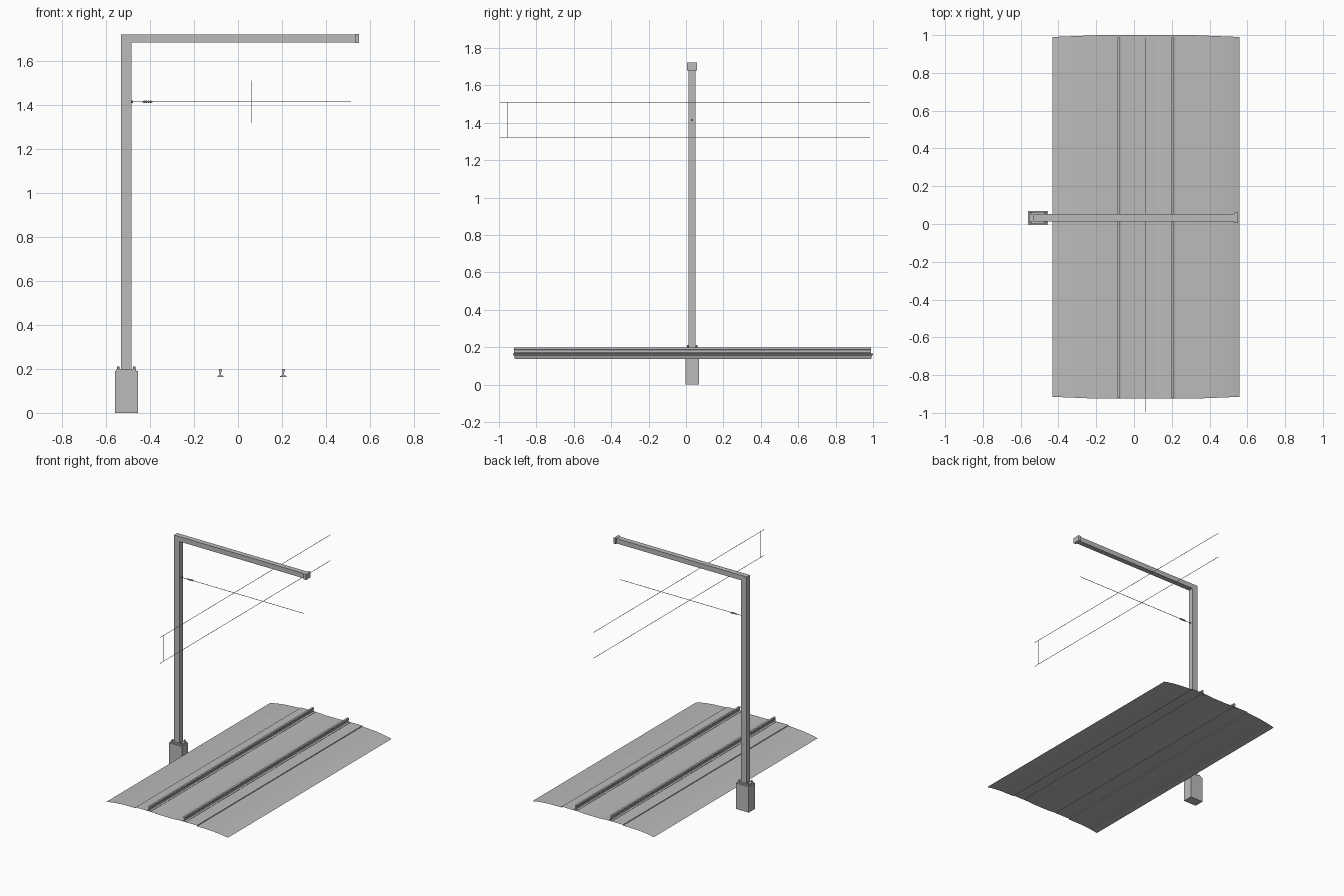
import bpy, bmesh, math
from mathutils import Vector

if "Cube" in bpy.data.objects:
    bpy.data.objects.remove(bpy.data.objects["Cube"])


def material(name, c):
    m = bpy.data.materials.new(name)
    m.diffuse_color = (c, c, c, 1)
    m.use_nodes = True
    m.node_tree.nodes["Principled BSDF"].inputs["Base Color"].default_value = m.diffuse_color
    return m


GREY = material("grey", 0.5)
TRACK_X, POST_X, POST_Y = 0.063, -0.508, 0.033


def add(name, verts, faces, normals=True):
    me = bpy.data.meshes.new(name)
    me.from_pydata(verts, [], faces)
    if normals:
        bm = bmesh.new()
        bm.from_mesh(me)
        bmesh.ops.recalc_face_normals(bm, faces=bm.faces)
        bm.to_mesh(me)
        bm.free()
    me.materials.append(GREY)
    ob = bpy.data.objects.new(name, me)
    bpy.context.collection.objects.link(ob)
    return ob


def box(name, x0, x1, y0, y1, z0, z1):
    v = [(x, y, z) for z in (z0, z1) for x, y in ((x0, y0), (x1, y0), (x1, y1), (x0, y1))]
    return add(name, v, [(3, 2, 1, 0), (4, 5, 6, 7), (0, 1, 5, 4),
                         (1, 2, 6, 5), (2, 3, 7, 6), (3, 0, 4, 7)])


def rod(name, a, b, r, n=8):
    a, b = Vector(a), Vector(b)
    q = (b - a).to_track_quat('Z', 'Y')
    ring = [q @ Vector((r * math.cos(2 * math.pi * i / n), r * math.sin(2 * math.pi * i / n), 0))
            for i in range(n)]
    f = [(i, (i + 1) % n, (i + 1) % n + n, i + n) for i in range(n)]
    f += [tuple(range(n)), tuple(range(n, 2 * n))]
    return add(name, [a + p for p in ring] + [b + p for p in ring], f)


def extrude_y(name, profile, y0, y1):
    n = len(profile)
    v = [(x, y, z) for y in (y0, y1) for x, z in profile]
    f = [(i, (i + 1) % n, (i + 1) % n + n, i + n) for i in range(n)]
    return add(name, v, f + [tuple(range(n)), tuple(range(n, 2 * n))])


# Track bed: an open curved sheet with a raised middle and slightly bowed ends
half = [(.495, .137), (.46, .144), (.42, .150), (.36, .156), (.25, .160),
        (.25, .166), (.115, .166), (.06, .162)]
profile = [(-x, z) for x, z in half] + [(x, z) for x, z in reversed(half)]
verts = []
for side in (-1, 1):
    for x, z in profile:
        bow = 0.01 * min(1, (0.495 - abs(x)) / 0.245)
        verts.append((x + TRACK_X, (-0.915 - bow) if side < 0 else (0.99 + bow), z))
n = len(profile)
add("track_bed", verts, [(i, i + 1, i + 1 + n, i + n) for i in range(n - 1)], False)

# Rails
rail = [(.014, .164), (.014, .168), (.003, .172), (.003, .184), (.007, .189), (.007, .2)]
for name, s in (("left_rail", -1), ("right_rail", 1)):
    cx = TRACK_X + s * 0.143
    extrude_y(name, [(cx + x, z) for x, z in rail] + [(cx - x, z) for x, z in reversed(rail)],
              -0.92, 0.988)

# Foundation block, base plate and bolts
box("foundation", -0.56, -0.455, POST_Y - .037, POST_Y + .037, 0, 0.19)
box("base_plate", -0.553, -0.463, POST_Y - .031, POST_Y + .031, 0.19, 0.2)
for sx in (-1, 1):
    for sy in (-1, 1):
        x, y = POST_X + sx * .036, POST_Y + sy * .022
        rod("base_bolt", (x, y, 0.2), (x, y, 0.212), 0.006, 6)

# Post, arm and arm end cap
box("post", -0.531, -0.485, POST_Y - .019, POST_Y + .019, 0.2, 1.72)
box("arm", -0.485, 0.538, POST_Y - .019, POST_Y + .019, 1.684, 1.72)
box("arm_end_cap", 0.531, 0.55, POST_Y - .027, POST_Y + .027, 1.681, 1.722)

# Registration rod with ribbed insulator
rod("registration_rod", (-0.486, POST_Y, 1.415), (0.515, POST_Y, 1.415), 0.0018)
rod("rod_bracket", (-0.487, POST_Y, 1.415), (-0.478, POST_Y, 1.415), 0.005)
for i in range(4):
    x = -0.43 + i * 0.01
    rod("insulator_rib", (x, POST_Y, 1.415), (x + 0.006, POST_Y, 1.415), 0.006)
rod("insulator_core", (-0.435, POST_Y, 1.415), (-0.388, POST_Y, 1.415), 0.004)

# Overhead wires and dropper
rod("contact_wire", (TRACK_X, -0.995, 1.32), (TRACK_X, 0.985, 1.32), 0.0016, 6)
rod("carrier_wire", (TRACK_X, -0.995, 1.51), (TRACK_X, 0.985, 1.51), 0.0016, 6)
rod("dropper_wire", (TRACK_X, -0.955, 1.32), (TRACK_X, -0.955, 1.51), 0.0016, 6)
